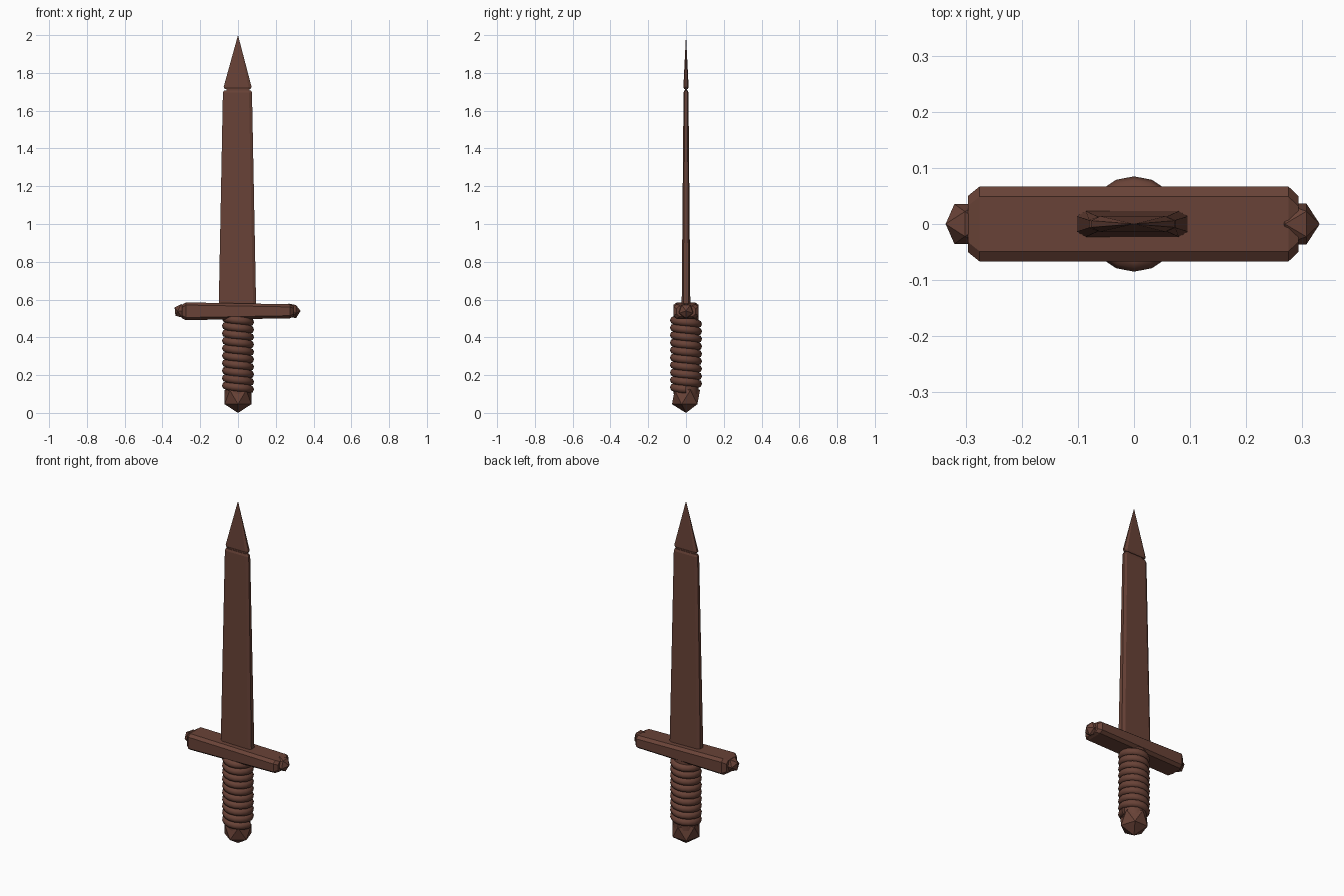
import bpy, bmesh, math
from mathutils import Matrix, Vector

cube = bpy.data.objects.get("Cube")
if cube:
    bpy.data.objects.remove(cube, do_unlink=True)

brown = bpy.data.materials.new("dark brown wood")
brown.use_nodes = True
COLOUR = (0.14, 0.055, 0.038, 1)
brown.diffuse_color = COLOUR
brown.node_tree.nodes["Principled BSDF"].inputs["Base Color"].default_value = COLOUR


def add_object(name, bm):
    bmesh.ops.recalc_face_normals(bm, faces=bm.faces)
    mesh = bpy.data.meshes.new(name)
    bm.to_mesh(mesh)
    bm.free()
    mesh.materials.append(brown)
    obj = bpy.data.objects.new(name, mesh)
    bpy.context.collection.objects.link(obj)
    return obj


def loft(name, rings):
    """Skin a list of rings of equal length; a one-point last ring is an apex."""
    bm = bmesh.new()
    loops = [[bm.verts.new(p) for p in ring] for ring in rings]
    for a, b in zip(loops, loops[1:]):
        n = len(a)
        for i in range(n):
            j = (i + 1) % n
            bm.faces.new((a[i], a[j], b[0]) if len(b) == 1 else (a[i], a[j], b[j], b[i]))
    for loop in (loops[0], loops[-1]):
        if len(loop) > 2:
            bm.faces.new(loop)
    return add_object(name, bm)


def octagon(u, v, cut_u, cut_v, cu=0, cv=0):
    """Rectangle with cut corners, as (u, v) pairs."""
    a, b = u - cut_u, v - cut_v
    pts = [(u, -b), (u, b), (a, v), (-a, v), (-u, b), (-u, -b), (-a, -v), (a, -v)]
    return [(x + cu, y + cv) for x, y in pts]


def flat_ring(z, x, y, cut_x=0.016, cut_y=0.009, cx=0):
    return [(p, q, z) for p, q in octagon(x, y, cut_x, cut_y, cx)]


def gem(name, centre, radius, rotation=Matrix(), scale=(1, 1, 1)):
    bm = bmesh.new()
    bmesh.ops.create_icosphere(bm, subdivisions=1, radius=radius)
    bm.transform(Matrix.Translation(centre) @ Matrix.Diagonal((*scale, 1)) @ rotation)
    return add_object(name, bm)


# Tapered blade with chamfered edges
loft("blade", [
    flat_ring(0.56, 0.099, 0.023, cx=-0.003),
    flat_ring(1.695, 0.077, 0.013, cut_y=0.006, cx=-0.003),
    flat_ring(1.708, 0.071, 0.009, cut_y=0.004, cx=-0.003)])
# Narrow core joining the blade to its point
loft("blade_neck", [flat_ring(1.69, 0.06, 0.006, cut_y=0.003),
                    flat_ring(1.73, 0.06, 0.006, cut_y=0.003)])
# Pointed tip
loft("blade_tip", [
    flat_ring(1.715, 0.068, 0.010, cut_y=0.004, cx=-0.002),
    flat_ring(1.725, 0.074, 0.014, cut_y=0.008, cx=-0.002),
    [(0, 0, 2.0)]])


# Cross guard, slightly deeper at its right end
def guard_ring(x, y, z, zc):
    return [(x, p, q) for p, q in octagon(y, z, 0.018, 0.014, 0, zc)]


loft("cross_guard", [
    guard_ring(-0.296, 0.050, 0.036, 0.537), guard_ring(-0.275, 0.067, 0.047, 0.538),
    guard_ring(0.275, 0.067, 0.037, 0.538), guard_ring(0.293, 0.050, 0.029, 0.538)])

# Faceted studs on the guard ends
gem("left_stud", (0.288, 0, 0.54), 0.043, Matrix.Rotation(math.pi / 2, 4, 'Y'))
gem("right_stud", (-0.298, 0, 0.54), 0.042,
    Matrix.Rotation(math.radians(52.6), 4, 'Y'))

# Grip core
bm = bmesh.new()
bmesh.ops.create_cone(bm, cap_ends=True, segments=16, radius1=0.066, radius2=0.066,
                      depth=0.42, matrix=Matrix.Translation((0, 0, 0.31)))
core = add_object("grip_core", bm)

# Cord wound round the grip
TURNS, STEPS, SIDES = 9.5, 16, 8
rings = []
for i in range(int(TURNS * STEPS) + 1):
    t = i / STEPS
    angle = -2 * math.pi * t
    out = Vector((math.cos(angle), math.sin(angle), 0))
    centre = out * 0.063 + Vector((0, 0, 0.125 + 0.0395 * t))
    ring = []
    for k in range(SIDES):
        a = 2 * math.pi * k / SIDES
        ring.append(centre + out * 0.022 * math.cos(a) + Vector((0, 0, 0.022 * math.sin(a))))
    rings.append(ring)
cord = loft("grip_cord", rings)

# Faceted pommel
gem("pommel", (0, 0, 0.083), 0.083, Matrix.Rotation(math.radians(18), 4, 'Z'))

# Smooth the rounded grip parts only
for obj in (core, cord):
    bpy.ops.object.select_all(action='DESELECT')
    obj.select_set(True)
    bpy.context.view_layer.objects.active = obj
    bpy.ops.object.shade_smooth_by_angle(angle=math.radians(50))
